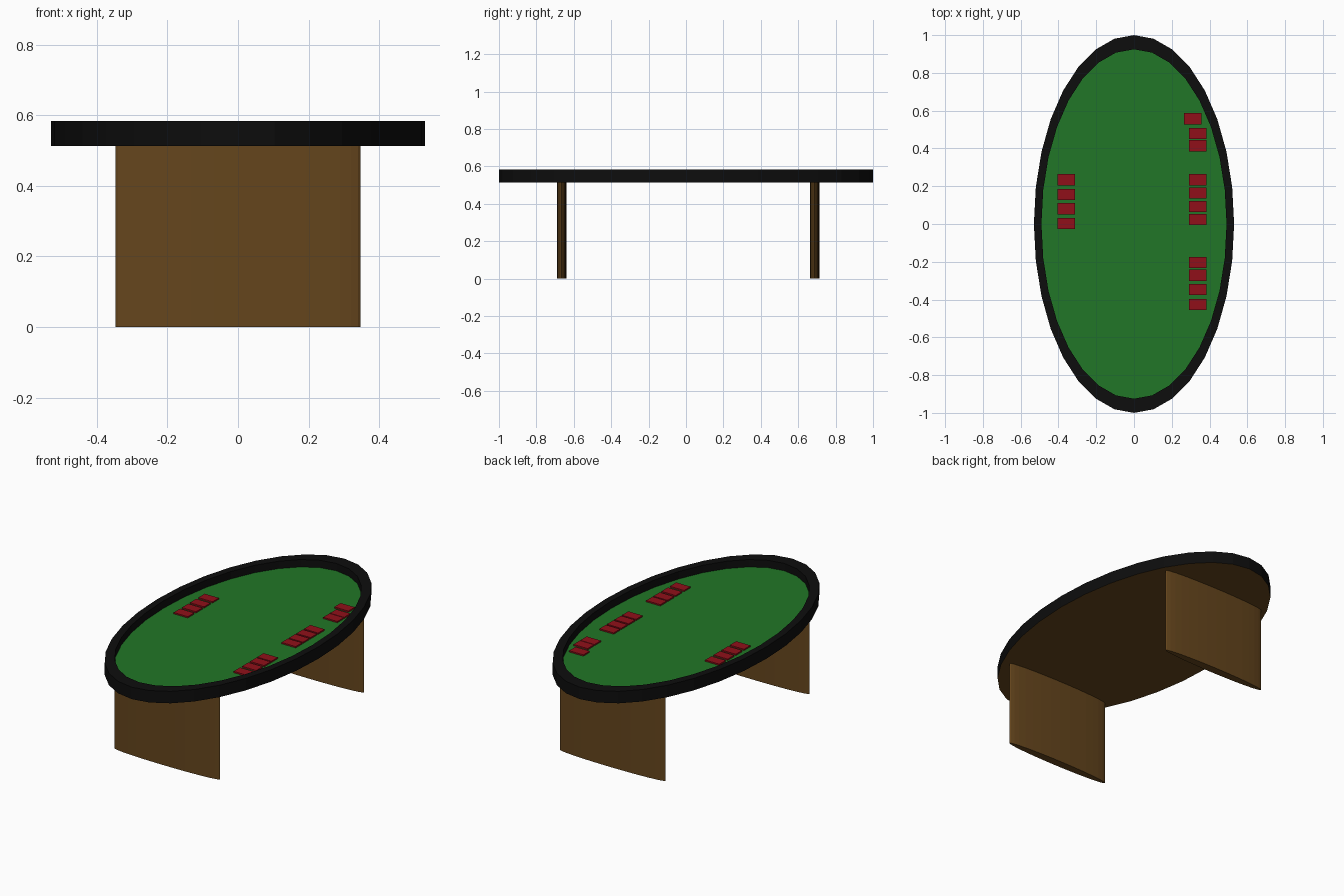
import bpy, bmesh, math

if "Cube" in bpy.data.objects:
    bpy.data.objects.remove(bpy.data.objects["Cube"])

SIDES = 32
Z_BOTTOM, Z_FELT, Z_TOP = 0.513, 0.54, 0.584


def material(name, rgb):
    m = bpy.data.materials.new(name)
    m.diffuse_color = (*rgb, 1)
    m.use_nodes = True
    m.node_tree.nodes["Principled BSDF"].inputs["Base Color"].default_value = m.diffuse_color
    return m


wood = material("wood", (0.13, 0.06, 0.012))
black = material("black_padding", (0.004, 0.004, 0.004))
green = material("green_felt", (0.015, 0.18, 0.02))
red = material("red_card", (0.28, 0.005, 0.01))


def finish(bm, name, mat):
    mesh = bpy.data.meshes.new(name)
    bm.to_mesh(mesh)
    bm.free()
    mesh.materials.append(mat)
    obj = bpy.data.objects.new(name, mesh)
    bpy.context.collection.objects.link(obj)
    return obj


def ring(bm, rx, ry, z, cy=0.0):
    angles = [2 * math.pi * i / SIDES for i in range(SIDES)]
    return [bm.verts.new((rx * math.cos(a), cy + ry * math.sin(a), z)) for a in angles]


def bridge(bm, lower, upper):
    for i in range(SIDES):
        j = (i + 1) % SIDES
        bm.faces.new((lower[i], lower[j], upper[j], upper[i]))


# Raised padded rim: outer wall, flat top, inner wall
bm = bmesh.new()
loops = [ring(bm, 0.53, 1.0, Z_BOTTOM), ring(bm, 0.53, 1.0, Z_TOP),
         ring(bm, 0.49, 0.925, Z_TOP), ring(bm, 0.49, 0.925, Z_FELT)]
for a, b in zip(loops, loops[1:]):
    bridge(bm, a, b)
finish(bm, "table_rim", black)

# Recessed felt surface
bm = bmesh.new()
bm.faces.new(ring(bm, 0.49, 0.925, Z_FELT))
finish(bm, "felt_surface", green)

# Wooden underside, facing down
bm = bmesh.new()
bm.faces.new(ring(bm, 0.53, 1.0, Z_BOTTOM)[::-1])
finish(bm, "table_underside", wood)

# Flattened cylinder legs
for name, y in (("front_leg", -0.665), ("back_leg", 0.688)):
    bm = bmesh.new()
    low, high = ring(bm, 0.347, 0.025, 0, y), ring(bm, 0.347, 0.025, Z_BOTTOM, y)
    bridge(bm, low, high)
    bm.faces.new(low[::-1])
    bm.faces.new(high)
    finish(bm, name, wood)

# Rows of playing cards
rows = [(-0.358, (0.235, 0.156, 0.080, 0.003)),
        (0.337, (0.479, 0.415, 0.235, 0.164, 0.093, 0.024,
                 -0.204, -0.272, -0.347, -0.426)),
        (0.310, (0.558,))]
for x, ys in rows:
    for y in ys:
        bm = bmesh.new()
        bmesh.ops.create_cube(bm, size=1)
        bmesh.ops.scale(bm, vec=(0.093, 0.06, 0.008), verts=bm.verts)
        bmesh.ops.translate(bm, vec=(x, y, Z_FELT + 0.004), verts=bm.verts)
        finish(bm, "card", red)
